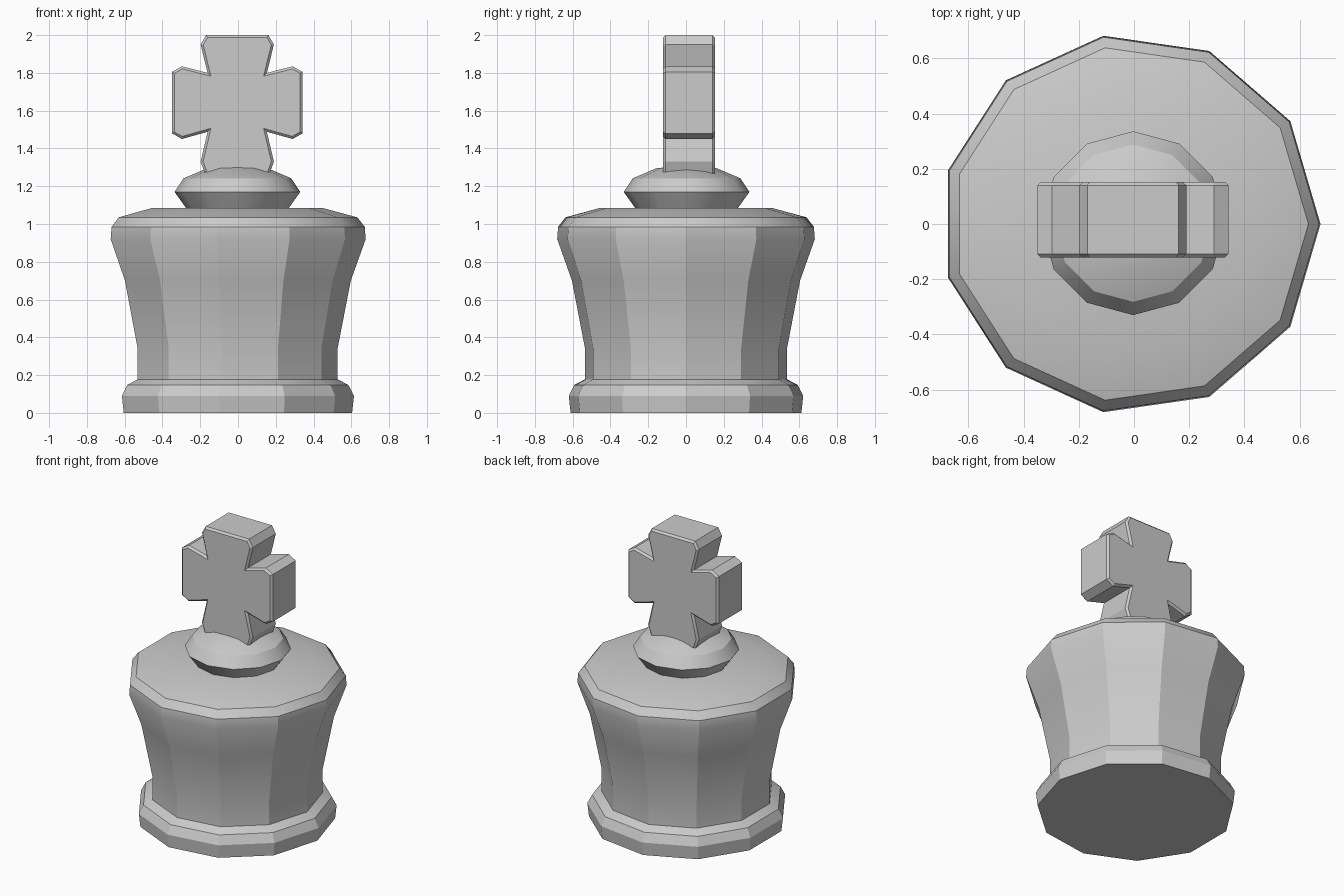
import bpy, bmesh, math

if "Cube" in bpy.data.objects:
    bpy.data.objects.remove(bpy.data.objects["Cube"])


def finish(name, bm):
    bmesh.ops.recalc_face_normals(bm, faces=bm.faces)
    me = bpy.data.meshes.new(name)
    bm.to_mesh(me)
    bm.free()
    ob = bpy.data.objects.new(name, me)
    bpy.context.collection.objects.link(ob)
    bpy.ops.object.select_all(action='DESELECT')
    ob.select_set(True)
    bpy.context.view_layer.objects.active = ob
    bpy.ops.object.shade_smooth_by_angle(angle=math.radians(29))
    return ob


def lathe(name, profile, sides, cx=0.0, cy=0.0):
    """Turn (radius, z) points into a closed solid with flat ends."""
    bm = bmesh.new()
    rings = []
    for r, z in profile:
        rings.append([bm.verts.new((cx + r * math.cos(math.tau * i / sides),
                                    cy + r * math.sin(math.tau * i / sides), z))
                      for i in range(sides)])
    for a, b in zip(rings, rings[1:]):
        for i in range(sides):
            j = (i + 1) % sides
            bm.faces.new((a[i], a[j], b[j], b[i]))
    bm.faces.new(rings[0])
    bm.faces.new(rings[-1])
    return finish(name, bm)


# Eleven-sided flared body with its foot rim
lathe("body", [(0.617, 0), (0.627, 0.09), (0.597, 0.148), (0.54, 0.178),
               (0.54, 0.34), (0.61, 0.70), (0.689, 0.92), (0.684, 0.985),
               (0.645, 1.035), (0.46, 1.085)], 11, cx=-0.013)

# Squashed twelve-sided collar bead
lathe("collar", [(0.265, 1.075), (0.333, 1.17), (0.285, 1.242),
                 (0.16, 1.295), (0.06, 1.305)], 12, cx=-0.003, cy=0.003)

# Flared cross: half outline mirrored, extruded, with chamfered faces
half = [(0.165, 2.0), (0.194, 1.95), (0.157, 1.80), (0.293, 1.835),
        (0.346, 1.805), (0.346, 1.48), (0.293, 1.45), (0.157, 1.488),
        (0.194, 1.33), (0.165, 1.25)]
outline = half + [(-x, z) for x, z in reversed(half)]
bm = bmesh.new()
front = bm.faces.new([bm.verts.new((x - 0.004, -0.122, z)) for x, z in outline])
ext = bmesh.ops.extrude_face_region(bm, geom=[front], use_keep_orig=True)
new = [g for g in ext["geom"] if isinstance(g, bmesh.types.BMVert)]
bmesh.ops.translate(bm, verts=new, vec=(0, 0.275, 0))
bmesh.ops.recalc_face_normals(bm, faces=bm.faces)
rim = [e for e in bm.edges if abs(e.verts[0].co.y - e.verts[1].co.y) < 1e-4]
bmesh.ops.bevel(bm, geom=rim, offset=0.013, segments=1, affect='EDGES')
finish("cross", bm)
